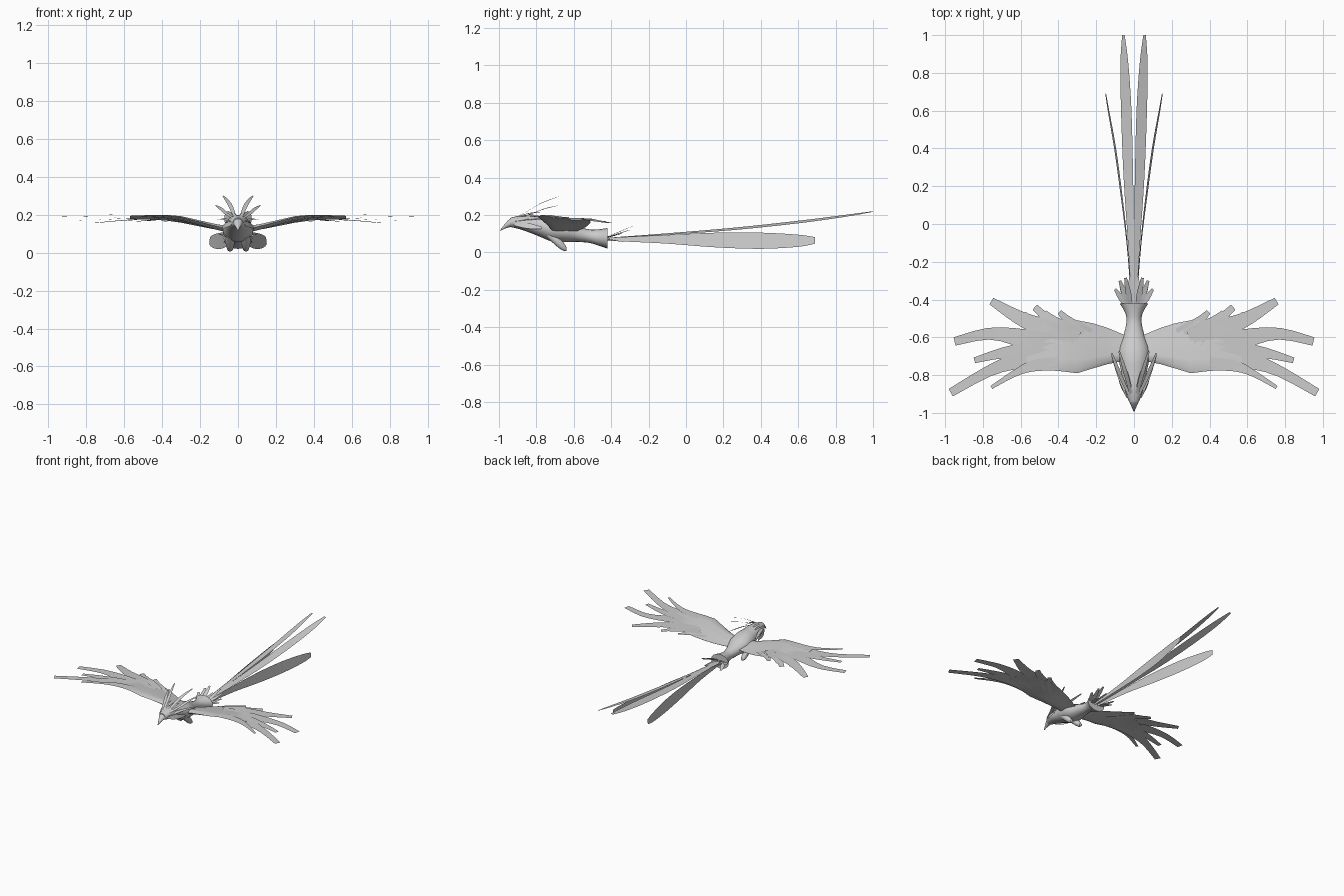
import bpy, bmesh, math
from mathutils import Vector

cube = bpy.data.objects.get("Cube")
if cube:
    bpy.data.objects.remove(cube)

grey = bpy.data.materials.new("plumage grey")
grey.use_nodes = True
GREY = (0.6, 0.6, 0.6, 1)
grey.diffuse_color = GREY
grey.node_tree.nodes["Principled BSDF"].inputs["Base Color"].default_value = GREY


def finish(name, bm, mirror=False, closed=False):
    if closed:
        bmesh.ops.recalc_face_normals(bm, faces=bm.faces)
    mesh = bpy.data.meshes.new(name)
    bm.to_mesh(mesh)
    bm.free()
    mesh.materials.append(grey)
    ob = bpy.data.objects.new(name, mesh)
    bpy.context.collection.objects.link(ob)
    if mirror:
        mod = ob.modifiers.new("Mirror", 'MIRROR')
        mod.use_mirror_merge = False
    bpy.ops.object.select_all(action='DESELECT')
    ob.select_set(True)
    bpy.context.view_layer.objects.active = ob
    bpy.ops.object.shade_smooth_by_angle(angle=math.radians(45))
    return ob


def spline(pts, t):
    """Smooth curve through the points, t from 0 to 1."""
    n = len(pts) - 1
    i = min(int(t * n), n - 1)
    u = t * n - i
    a, b, c, d = (Vector(pts[max(0, min(n, k))]) for k in (i - 1, i, i + 1, i + 2))
    return 0.5 * (2 * b + (c - a) * u + (2 * a - 5 * b + 4 * c - d) * u * u
                  + (3 * b - a - 3 * c + d) * u ** 3)


def skin(bm, rings, caps=True):
    rings = [[bm.verts.new(p) for p in r] for r in rings]
    n = len(rings[0])
    for a, b in zip(rings, rings[1:]):
        for i in range(n):
            j = (i + 1) % n
            bm.faces.new((a[i], a[j], b[j], b[i]))
    if caps:
        bm.faces.new(rings[0])
        bm.faces.new(rings[-1])


def loft(name, rows, sides=16, steps=3, mirror=False):
    """Rows hold x, y, centre height, half width and half height."""
    count = (len(rows) - 1) * steps
    rings = []
    for k in range(count + 1):
        t = k / count
        n = len(rows) - 1
        i = min(int(t * n), n - 1)
        u = t * n - i
        a, b = rows[i], rows[i + 1]
        pos = spline([r[:3] for r in rows], t)
        size = [spline([(r[3], r[4], 0) for r in rows], t)[c] for c in (0, 1)]
        rings.append([(pos.x + size[0] * math.cos(s), pos.y, pos.z + size[1] * math.sin(s))
                      for s in (math.tau * q / sides for q in range(sides))])
    bm = bmesh.new()
    skin(bm, rings)
    return finish(name, bm, mirror, True)


def feather(name, path, widths, across=None, steps=10):
    """A thin mirrored blade along a path; across is its width direction."""
    bm = bmesh.new()
    prev = None
    for k in range(steps + 1):
        t = k / steps
        p = spline(path, t)
        w = spline([(v, 0, 0) for v in widths], t).x / 2
        if across:
            side = Vector(across).normalized()
        else:
            d = spline(path, min(1, t + 0.02)) - spline(path, max(0, t - 0.02))
            side = Vector((-d.y, d.x, 0)).normalized()
        pair = [bm.verts.new(p - side * w), bm.verts.new(p + side * w)]
        if prev:
            bm.faces.new((prev[0], pair[0], pair[1], prev[1]))
        prev = pair
    return finish(name, bm, True)


# Body, with a flared hollow rump
loft("body", [
    (0, -.94, .160, .026, .024), (0, -.89, .160, .048, .036), (0, -.84, .153, .060, .046),
    (0, -.78, .139, .068, .056), (0, -.72, .125, .080, .066), (0, -.66, .115, .080, .060),
    (0, -.59, .100, .056, .044), (0, -.52, .087, .040, .036), (0, -.47, .080, .047, .043),
    (0, -.42, .075, .076, .055)], steps=4)
loft("rump_hollow", [(0, -.421, .075, .074, .053), (0, -.44, .075, .045, .035)], steps=1)

# Hooked beak and legs
loft("beak", [(0, -.992, .117, .003, .003), (0, -.97, .138, .012, .012),
              (0, -.94, .157, .025, .022), (0, -.90, .160, .036, .026)], sides=12)
loft("leg", [(.042, -.74, .10, .020, .025), (.042, -.69, .060, .024, .030),
             (.042, -.66, .035, .020, .026), (.042, -.64, .018, .013, .012)],
     sides=10, mirror=True)


# Wing surface height from span and chord position
def wing_z(x, y):
    stations = [(0, .125), (.1, .142), (.2, .165), (.3, .187), (.4, .2), (.55, .198), (1, .183)]
    for (a, za), (b, zb) in zip(stations, stations[1:]):
        if x <= b:
            return za + (zb - za) * (x - a) / (b - a) - .1 * (y + .75)


# Inner wing: span, leading edge, trailing edge, thickness
bm = bmesh.new()
rings = []
panel = [(.02, -.72, -.60, .035), (.08, -.73, -.575, .032), (.14, -.742, -.55, .028),
         (.22, -.765, -.525, .024), (.30, -.79, -.51, .02), (.38, -.78, -.515, .015),
         (.44, -.775, -.53, .01), (.50, -.775, -.56, .005), (.57, -.765, -.59, .002)]
profile = [(0, 0), (.08, .4), (.25, .5), (.6, .2), (1, .02),
           (1, -.02), (.6, -.2), (.25, -.5), (.08, -.4)]
for x, lead, trail, thick in panel:
    ring = []
    for c, h in profile:
        y = lead + (trail - lead) * c
        ring.append((x, y, wing_z(x, y) - .004 + h * thick))
    rings.append(ring)
skin(bm, rings)
finish("inner_wing", bm, True, True)

# Flight feathers: flat paths and widths, laid over the wing surface
flight = [
    ([(.30, -.62), (.45, -.56), (.60, -.50), (.755, -.408)], (.10, .10, .075, .04)),
    ([(.32, -.65), (.52, -.62), (.75, -.58), (.95, -.622)], (.10, .11, .065, .045)),
    ([(.35, -.68), (.53, -.675), (.68, -.68), (.845, -.722)], (.09, .10, .06, .03)),
    ([(.38, -.72), (.55, -.71), (.75, -.77), (.97, -.893)], (.09, .10, .06, .045)),
    ([(.40, -.74), (.53, -.75), (.63, -.79), (.755, -.865)], (.07, .06, .035, .018)),
    ([(.30, -.60), (.40, -.54), (.46, -.50), (.525, -.44)], (.08, .08, .05, .035)),
    ([(.28, -.60), (.36, -.55), (.42, -.515), (.475, -.47)], (.08, .07, .05, .03)),
    ([(.24, -.59), (.30, -.55), (.35, -.51), (.395, -.465)], (.08, .07, .045, .025)),
    ([(.36, -.63), (.45, -.58), (.52, -.535), (.585, -.475)], (.08, .08, .05, .03)),
]
for i, (path, widths) in enumerate(flight):
    pts = [(x, y, wing_z(x, y) - .0015 * (i % 4)) for x, y in path]
    feather(f"flight_feather_{i + 1}", pts, widths)

# Long tail plumes: an upper flat pair and a lower upright pair
feather("upper_tail_plume",
        [(.006, -.44, .075), (.016, -.1, .098), (.03, .25, .125), (.041, .6, .162),
         (.051, .85, .195), (.056, 1.0, .218)],
        (.012, .033, .052, .057, .043, .014), (-1, 0, .25), 20)
feather("lower_tail_plume",
        [(.012, -.44, .07), (.035, -.12, .07), (.066, .15, .066), (.100, .4, .062),
         (.135, .6, .062), (.150, .69, .064)],
        (.015, .045, .078, .087, .065, .035), (-.12, 0, 1), 20)

# Short tuft at the tail root
for i, (x, y, z) in enumerate([(.02, -.28, .09), (.045, -.285, .14), (.075, -.30, .12),
                               (.10, -.345, .10), (.07, -.33, .055)]):
    base = Vector((x * .35, -.44, .075))
    tip = Vector((x, y, z))
    feather(f"tail_tuft_{i + 1}", [base, base.lerp(tip, .5), tip],
            (.018, .03, .014), steps=6)

# Head crest and cheek feathers
crest = [
    ([(.015, -.92, .18), (.03, -.84, .225), (.05, -.77, .265), (.078, -.675, .30)], .022),
    ([(.025, -.91, .18), (.06, -.83, .205), (.09, -.76, .232), (.118, -.685, .25)], .020),
    ([(.01, -.93, .178), (.018, -.88, .198), (.028, -.83, .21), (.036, -.78, .215)], .02),
    ([(.035, -.92, .165), (.06, -.85, .175), (.085, -.78, .178), (.115, -.70, .172)], .022),
    ([(.035, -.92, .15), (.062, -.87, .145), (.075, -.83, .14), (.085, -.77, .13)], .03),
]
for i, (path, w) in enumerate(crest):
    feather(f"crest_feather_{i + 1}", path, (w * .5, w, w, w * .4),
            (-1, .4, .3) if i < 4 else (-.3, 0, 1), 8)
